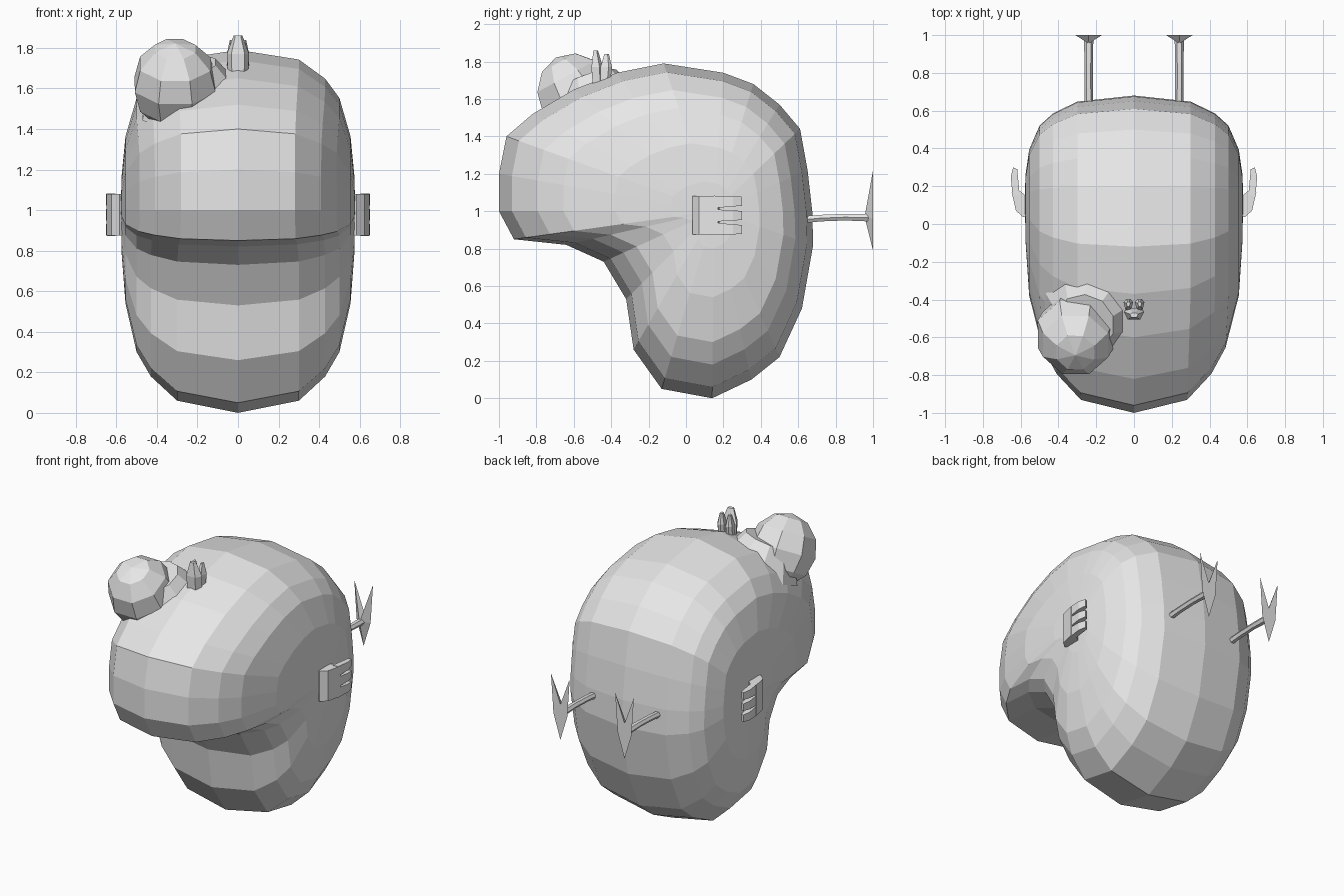
import bpy, bmesh
from mathutils import Matrix, Vector

cube = bpy.data.objects.get("Cube")
if cube:
    bpy.data.objects.remove(cube, do_unlink=True)

grey = bpy.data.materials.new("plain_grey")
grey.use_nodes = True
grey.diffuse_color = (0.8, 0.8, 0.8, 1)
grey.node_tree.nodes["Principled BSDF"].inputs["Base Color"].default_value = (0.8, 0.8, 0.8, 1)


def finish(name, bm, mirror=False):
    """Turn a bmesh into a flat shaded object, optionally mirrored across x."""
    bmesh.ops.recalc_face_normals(bm, faces=bm.faces)
    mesh = bpy.data.meshes.new(name)
    bm.to_mesh(mesh)
    bm.free()
    mesh.materials.append(grey)
    obj = bpy.data.objects.new(name, mesh)
    bpy.context.collection.objects.link(obj)
    if mirror:
        obj.modifiers.new("Mirror", 'MIRROR')
    return obj


def loft(bm, rings):
    """Bridge closed rings of equal length and return their vertices."""
    rows = [[bm.verts.new(p) for p in ring] for ring in rings]
    for a, b in zip(rows, rows[1:]):
        for i in range(len(a)):
            j = (i + 1) % len(a)
            bm.faces.new((a[i], a[j], b[j], b[i]))
    return rows


def capped(bm, rings):
    rows = loft(bm, rings)
    bm.faces.new(rows[0])
    bm.faces.new(rows[-1])


# Head: side profile (y, z) shrinking towards the cheek centre
profile = [(-1, 1.0), (-1, 1.2), (-.96, 1.4), (-.82, 1.52), (-.6, 1.65),
           (-.37, 1.74), (-.12, 1.79), (.2, 1.74), (.36, 1.68), (.5, 1.57),
           (.61, 1.44), (.65, 1.22), (.675, 1.0), (.68, .82), (.62, .48),
           (.5, .22), (.35, .1), (.14, 0), (-.13, .05), (-.28, .26),
           (-.32, .53), (-.44, .73), (-.64, .82), (-.92, .85)]
centre = Vector((.15, 1.0))
levels = [(0, 1), (.3, .94), (.43, .82), (.5, .7), (.555, .46), (.575, .2)]


def head_ring(x, s):
    ring = []
    for p in profile:
        q = centre + (Vector(p) - centre) * s
        narrow = 1 - .12 * max(0, -q.x - .4)
        ring.append((x * narrow, q.x, q.y))
    return ring


bm = bmesh.new()
rows = loft(bm, [head_ring(x, s) for x, s in levels])
tip = bm.verts.new((.577, centre.x, centre.y))
for i, v in enumerate(rows[-1]):
    bm.faces.new((v, rows[-1][(i + 1) % len(profile)], tip))
finish("head", bm, True)

# Bulging eye on the right side with its sloped socket
bm = bmesh.new()
bmesh.ops.create_uvsphere(bm, u_segments=8, v_segments=6, radius=1)
eye = (Matrix.Translation((-.31, -.585, 1.62)) @ Matrix.Rotation(.5, 4, 'X')
       @ Matrix.Rotation(.39, 4, 'Z') @ Matrix.Diagonal((.215, .22, .23, 1)))
bm.transform(eye)
finish("bulging_eye", bm)

bm = bmesh.new()
bmesh.ops.create_cone(bm, cap_ends=True, segments=10, radius1=.27, radius2=.16, depth=.2)
bm.transform(Matrix.Translation((-.24, -.49, 1.61)) @ Matrix.Rotation(.35, 4, 'X')
             @ Matrix.Rotation(-.2, 4, 'Y'))
finish("eye_socket", bm)

# Small tuft on top: a tapered front leaf and two spikes behind
bm = bmesh.new()
for x, y, top, r, lean in ((0, -.475, 1.86, .055, -.01), (-.03, -.44, 1.84, .025, .015),
                           (.03, -.44, 1.84, .025, .015)):
    rings = []
    for z, k in ((1.66, .9), (1.77, 1), (top, .4)):
        shift = lean * (z - 1.66) / .2
        rings.append([(x + a * r * k, y + shift + b * .036 * k, z)
                      for a, b in ((-1, .5), (-.6, -.7), (.6, -.7), (1, .5), (.4, 1), (-.4, 1))])
    capped(bm, rings)
finish("top_tuft", bm)

# Hand shaped ears: a palm and three fingers curving outwards
palm = [(.55, .06), (.585, .035), (.625, .07), (.648, .17), (.61, .18), (.55, .13)]
finger = [(.605, .15), (.643, .15), (.652, .25), (.64, .3), (.618, .29)]
bm = bmesh.new()
capped(bm, [[(x, y, z) for x, y in palm] for z in (.875, .98, 1.08)])
for mid in (.905, .977, 1.05):
    rings = []
    for side in (-1, 1):
        rings.append([(x, y, mid + (y - .16) * (mid - .977) * .3
                       + side * (.033 - .06 * (y - .15))) for x, y in finger])
    capped(bm, rings)
finish("hand_ears", bm, True)

# Thin rear legs
bm = bmesh.new()
rings = []
for y, z, r in ((.58, .95, .024), (.72, .963, .022), (.85, .968, .022), (.985, .965, .025)):
    rings.append([(.24 + a * r, y, z + b * r) for a, b in
                  ((-1, 0), (-.5, -.8), (.5, -.8), (1, 0), (.5, .8), (-.5, .8))])
capped(bm, rings)
finish("rear_legs", bm, True)

# Two toed feet: flat notched plate with a raised ridge at the ankle
half = [(.052, .96), (.07, 1.22)]
outline = ([(0, .79)] + half + [(0, 1.03)] + [(-x, z) for x, z in reversed(half)])
bm = bmesh.new()
sole = [bm.verts.new((.24 + x, 1, z)) for x, z in outline]
bm.faces.new(sole)
ankle = bm.verts.new((.24, .955, .97))
for i, v in enumerate(sole):
    bm.faces.new((v, sole[(i + 1) % len(sole)], ankle))
finish("feet", bm, True)
